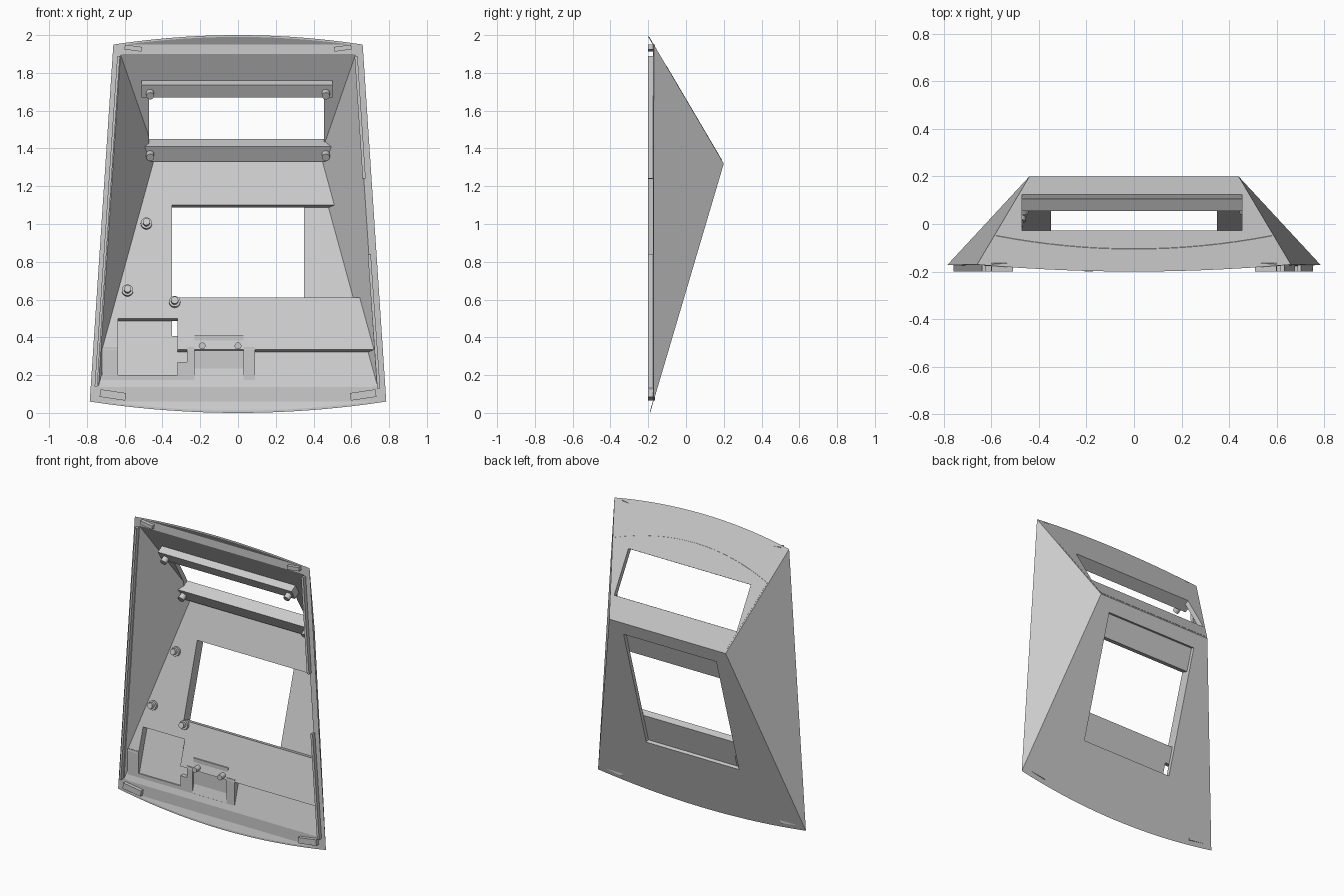
import bpy, bmesh, math
from mathutils import Vector, Matrix

cube = bpy.data.objects.get("Cube")
if cube:
    bpy.data.objects.remove(cube)

grey = bpy.data.materials.new("light_grey")
grey.use_nodes = True
COLOUR = (0.6, 0.6, 0.6, 1)
grey.diffuse_color = COLOUR
grey.node_tree.nodes["Principled BSDF"].inputs["Base Color"].default_value = COLOUR

# Main planes of the housing
RIDGE_X, RIDGE_Y, RIDGE_Z = 0.44, 0.2, 1.32
F_SLOPE, U_SLOPE = 0.2955, -0.588
WALL, BASE, SLAB, FRAME = 0.03, 0.025, 0.072, 0.08
F_DIR = Vector((0, F_SLOPE, 1)).normalized()
U_DIR = Vector((0, U_SLOPE, 1)).normalized()
F_OUT = Vector((0, F_DIR.z, -F_DIR.y))
U_OUT = Vector((0, U_DIR.z, -U_DIR.y))


def floor_pt(z, depth=0, x=0):
    return Vector((x, RIDGE_Y + F_SLOPE * (z - RIDGE_Z) - depth / F_OUT.y, z))


def upper_pt(z, depth=0, x=0):
    return Vector((x, RIDGE_Y + U_SLOPE * (z - RIDGE_Z) - depth / U_OUT.y, z))


def floor(depth):
    return floor_pt(RIDGE_Z, depth), F_OUT


def upper(depth):
    return upper_pt(RIDGE_Z, depth), U_OUT


def sides(depth):
    planes = []
    for s in (1, -1):
        a = Vector((s * 0.66, -0.172, 1.95))
        b = Vector((s * 0.785, -0.172, 0.06))
        c = Vector((s * RIDGE_X, RIDGE_Y, RIDGE_Z))
        n = (b - a).cross(c - a).normalized()
        n = n if n.x * s > 0 else -n
        planes.append((a - n * depth, n))
    return planes


def flip(plane):
    return plane[0], -plane[1]


def floor_span(z0, z1, depth):
    return [(floor_pt(z0, depth), -F_DIR), (floor_pt(z1, depth), F_DIR)]


def upper_span(z0, z1, depth):
    return [(upper_pt(z0, depth), -U_DIR), (upper_pt(z1, depth), U_DIR)]


def finish(name, bm):
    bmesh.ops.recalc_face_normals(bm, faces=bm.faces)
    mesh = bpy.data.meshes.new(name)
    bm.to_mesh(mesh)
    bm.free()
    mesh.materials.append(grey)
    obj = bpy.data.objects.new(name, mesh)
    bpy.context.scene.collection.objects.link(obj)
    return obj


def hull(name, points):
    bm = bmesh.new()
    for p in points:
        bm.verts.new(p)
    bmesh.ops.convex_hull(bm, input=bm.verts)
    bmesh.ops.dissolve_limit(bm, angle_limit=0.002, verts=bm.verts, edges=bm.edges)
    return finish(name, bm)


def block(name, x, y=(-0.4, 0.4), z=(-0.2, 2.2), planes=()):
    """Box trimmed by planes; the side each normal points to is removed."""
    bm = bmesh.new()
    bmesh.ops.create_cube(bm, size=1)
    for v in bm.verts:
        v.co = [r[0] if c < 0 else r[1] for c, r in zip(v.co, (x, y, z))]
    for co, no in planes:
        bmesh.ops.bisect_plane(bm, geom=bm.verts[:] + bm.edges[:] + bm.faces[:],
                               plane_co=co, plane_no=no, clear_outer=True)
        bmesh.ops.holes_fill(bm, edges=[e for e in bm.edges if e.is_boundary])
    return finish(name, bm)


def carve(obj, cutters):
    for c in cutters:
        m = obj.modifiers.new("cut", "BOOLEAN")
        m.operation, m.solver, m.object = "DIFFERENCE", "EXACT", c
    bpy.context.view_layer.update()
    dg = bpy.context.evaluated_depsgraph_get()
    mesh = bpy.data.meshes.new_from_object(obj.evaluated_get(dg))
    obj.modifiers.clear()
    obj.data = mesh


def peg(name, base, axis, steps):
    """Stepped pin: steps are (radius, length)."""
    bm = bmesh.new()
    rot = axis.to_track_quat("Z", "Y").to_matrix().to_4x4()
    start = -0.01
    for r, h in steps:
        mid = base + axis * (start + h / 2)
        bmesh.ops.create_cone(bm, cap_ends=True, segments=20, radius1=r, radius2=r,
                              depth=h, matrix=Matrix.Translation(mid) @ rot)
        start += h
    obj = finish(name, bm)
    for o in bpy.context.selected_objects:
        o.select_set(False)
    obj.select_set(True)
    bpy.context.view_layer.objects.active = obj
    bpy.ops.object.shade_smooth_by_angle(angle=math.radians(35))


def bar(name, a, b, width, y=(-0.2, -0.165)):
    """Straight strip on the rim between two (x, z) points."""
    a, b = Vector((a[0], 0, a[1])), Vector((b[0], 0, b[1]))
    off = (b - a).normalized().cross(Vector((0, 1, 0))) * width / 2
    hull(name, [p + s * off + Vector((0, d, 0)) for p in (a, b) for s in (1, -1) for d in y])


# Cutters
cavity = block("cavity", (-1, 1), planes=[floor(BASE), upper(WALL)] + sides(0.035))
lip_cut = hull("lip_cut", [(x, y, z) for x in (-1, 1) for y, z in
                           ((-0.176, 0.06), (-0.176, 1.95), (-0.3, 2.16), (-0.3, -0.36))])
window_cut = block("window_cut", (-0.47, 0.455),
                   planes=upper_span(1.45, 1.71, 0) + [flip(upper(0.12))])
frame_cut = block("frame_cut", (-0.6, 0.6), planes=upper_span(1.41, 1.67, FRAME))
screen_cut = block("screen_cut", (-0.35, 0.35),
                   planes=floor_span(0.4, 1.23, 0) + [flip(floor(0.1))])
slot_cut = block("slot_cut", (-0.35, 0.9), planes=floor_span(0.61, 1.1, SLAB))
pocket_cut = block("pocket_cut", (-0.635, -0.32),
                   planes=[(floor_pt(0.5, SLAB), F_DIR), floor(0)], z=(0.2, 0.7))
cutters = [cavity, lip_cut, window_cut, frame_cut, screen_cut, slot_cut, pocket_cut]

# Outer shell with bowed top and bottom edges
pts = [(s * RIDGE_X, RIDGE_Y, RIDGE_Z) for s in (1, -1)]
for i in range(-12, 13):
    t = i / 12
    pts.append(floor_pt(0.06 * t * t, 0, 0.785 * t))
    pts.append(upper_pt(2 - 0.05 * t * t, 0, 0.66 * t))
shell = hull("shell", pts)
carve(shell, [cavity, lip_cut, window_cut, screen_cut])

# Thin panel on the upper slope
outline = [(s * 0.435, 1.335) for s in (1, -1)]
outline += [(0.58 * i / 8, 1.84 - 0.095 * (i / 8) ** 2) for i in range(-8, 9)]
panel = hull("upper_panel", [upper_pt(z, d, x) for x, z in outline for d in (0.004, -0.0015)])
carve(panel, [window_cut])

# Thick inner floor with screen slot and pocket
slab = block("inner_floor", (-1, 1),
             planes=[floor(BASE - 0.001), flip(floor(SLAB)), upper(0.02),
                     (floor_pt(0.335, SLAB), -F_DIR)] + sides(0.02))
carve(slab, [slot_cut, pocket_cut])

# Connector platform near the bottom edge
trim = [floor(0.015)] + sides(0.02)
platform = block("platform_left", (-0.72, -0.32), (-0.165, 0), (0.135, 0.35), trim)
carve(platform, [pocket_cut])
block("platform_neck", (-0.32, -0.27), (-0.165, 0), (0.135, 0.27), trim)
block("platform_post_left", (-0.27, -0.23), (-0.165, 0), (0.135, 0.35), trim)
block("platform_post_right", (0.03, 0.09), (-0.165, 0), (0.135, 0.35), trim)
block("platform_sill", (-0.23, 0.03), (-0.165, 0), (0.135, 0.175), trim)
block("connector_block", (-0.23, 0.03), (-0.152, 0), (0.175, 0.41), [floor(0.03)])
for x in (-0.19, 0):
    peg("connector_peg", Vector((x, -0.152, 0.355)), Vector((0, -1, 0)), [(0.018, 0.058)])

# Rails behind the upper window
rails = block("window_rails", (-0.51, 0.5),
              planes=upper_span(1.33, 1.735, FRAME)
              + [upper(0.02), flip(upper(FRAME)), floor(0.04)] + sides(0.02))
carve(rails, [frame_cut])
for x in (-0.465, 0.465):
    for z in (1.37, 1.695):
        peg("window_peg", upper_pt(z, FRAME, x), -U_OUT, [(0.021, 0.045)])

# Mounting pegs on the inner floor
for x, z in ((-0.485, 1.0), (-0.585, 0.645), (-0.335, 0.585)):
    peg("floor_peg", floor_pt(z, SLAB, x), -F_OUT, [(0.03, 0.03), (0.019, 0.025)])

# Rim strips and corner tabs
bar("rim_strip_left", (-0.632, 1.89), (-0.752, 0.14), 0.014)
bar("rim_strip_upper", (0.625, 1.89), (0.668, 1.24), 0.016)
bar("rim_strip_lower", (0.695, 0.84), (0.745, 0.13), 0.016)
for s in (1, -1):
    bar("top_tab", (s * 0.51, 1.925), (s * 0.6, 1.937), 0.025)
    bar("bottom_tab", (s * 0.595, 0.085), (s * 0.73, 0.105), 0.04)

for c in cutters:
    bpy.data.objects.remove(c)
